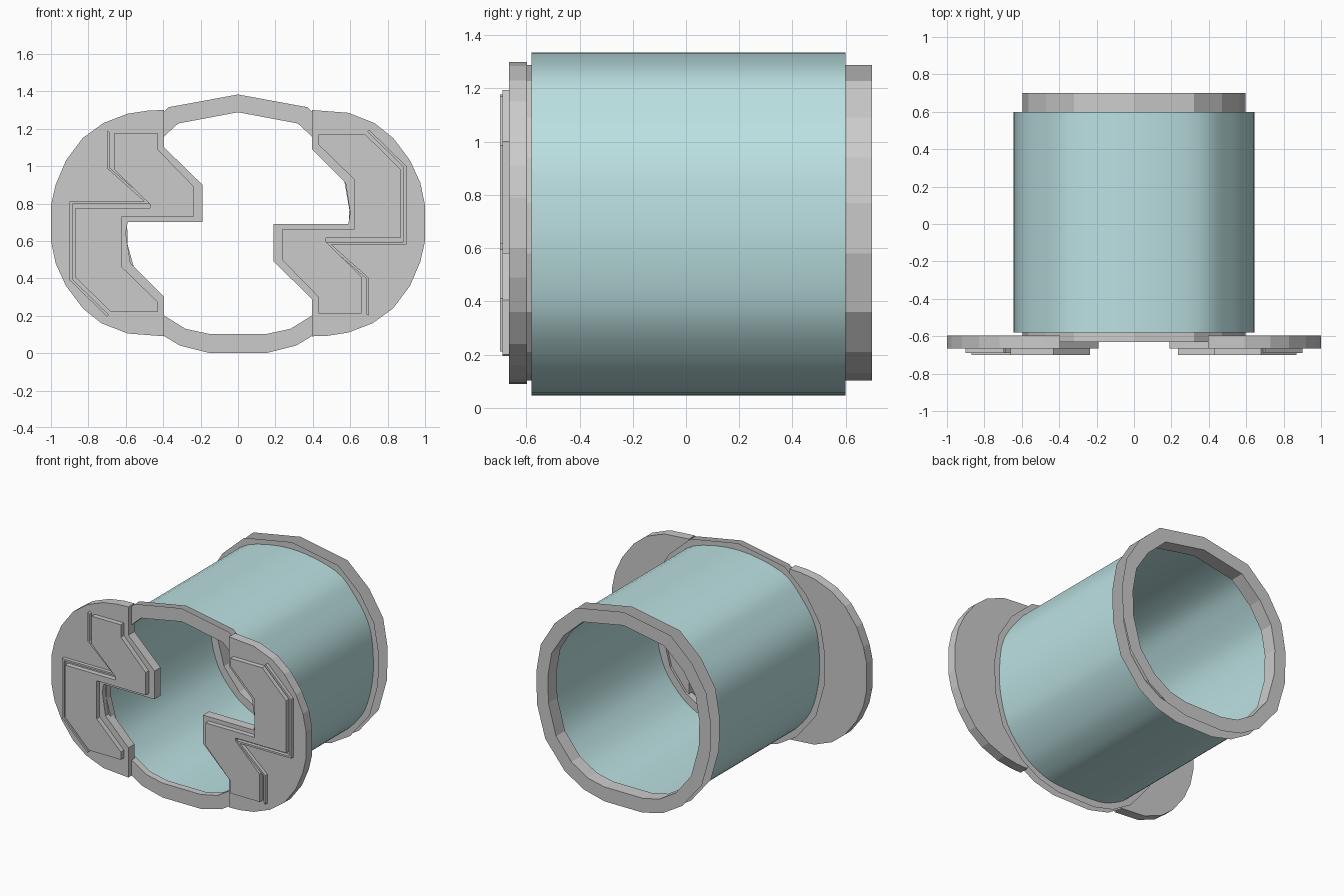
import bpy, bmesh
from mathutils import Vector

if "Cube" in bpy.data.objects:
    bpy.data.objects.remove(bpy.data.objects["Cube"])

CZ = 0.695  # height of the point the two doors are rotated about


def finish(bm, name, normals=True):
    if normals:
        bmesh.ops.recalc_face_normals(bm, faces=bm.faces[:])
    me = bpy.data.meshes.new(name)
    bm.to_mesh(me)
    bm.free()
    ob = bpy.data.objects.new(name, me)
    bpy.context.collection.objects.link(ob)
    return ob


def slab(name, pts, y0, y1):
    """Solid outline in the xz plane, extruded from y0 to y1."""
    bm = bmesh.new()
    f = bm.faces.new([bm.verts.new((x, y0, z)) for x, z in pts])
    ext = bmesh.ops.extrude_face_region(bm, geom=[f])["geom"]
    bmesh.ops.translate(bm, vec=(0, y1 - y0, 0),
                        verts=[v for v in ext if isinstance(v, bmesh.types.BMVert)])
    return finish(bm, name)


def pair(name, pts, y0, y1):
    """Left part plus its half-turn copy on the right."""
    slab("left_" + name, pts, y0, y1)
    slab("right_" + name, [(-x, 2 * CZ - z) for x, z in pts], y0, y1)


def full(half):
    """Mirror a right half profile that starts on the centre line."""
    return half + [(-x, z) for x, z in reversed(half[1:])]


def lofted(name, loops, closed=False):
    """Skin a series of (profile, y) loops."""
    bm = bmesh.new()
    rows = [[bm.verts.new((x, y, z)) for x, z in p] for p, y in loops]
    for a, b in zip(rows, rows[1:]):
        n = len(a)
        for i in range(n):
            j = (i + 1) % n
            bm.faces.new((a[i], a[j], b[j], b[i]))
    return finish(bm, name)


# Frame profiles
inner = full([(0, 1.288), (.32, 1.228), (.47, 1.09), (.565, .94), (.595, .77),
              (.59, .58), (.53, .36), (.41, .21), (.28, .13), (.15, .102)])
outer = full([(0, 1.383), (.37, 1.315), (.54, 1.16), (.65, .98), (.685, .78),
              (.68, .55), (.615, .32), (.46, .13), (.31, .04), (.15, 0)])

# Front and back frames: two flat rims joined by the inner wall, open outside
for name, y0, y1 in (("front_frame", -.63, -.58), ("back_frame", .6, .7)):
    lofted(name, [(outer, y0), (inner, y0), (inner, y1), (outer, y1)])

# Glass tunnel: smooth curve midway between the frame profiles
mid = [(Vector(a) + Vector(b)) / 2 for a, b in zip(inner, outer)]
n, smooth = len(mid), []
for i in range(n):
    p0, p1, p2, p3 = (mid[(i + k) % n] for k in (-1, 0, 1, 2))
    for s in range(4):
        t = s / 4
        smooth.append(.5 * (2 * p1 + (p2 - p0) * t + (2 * p0 - 5 * p1 + 4 * p2 - p3) * t**2
                            + (3 * p1 - p0 - 3 * p2 + p3) * t**3))
tunnel = lofted("glass_tunnel", [(smooth, -.58), (smooth, .6)])
for f in tunnel.data.polygons:
    f.use_smooth = True
glass = bpy.data.materials.new("teal_glass")
glass.diffuse_color = (.5, .75, .76, 1)
glass.use_nodes = True
glass.node_tree.nodes["Principled BSDF"].inputs["Base Color"].default_value = glass.diffuse_color
tunnel.data.materials.append(glass)

# Door plates with interlocking inner edges
pair("door", [(-.395, 1.3), (-.48, 1.297), (-.59, 1.28), (-.72, 1.23), (-.83, 1.15),
              (-.92, 1.03), (-.975, .9), (-1, .79), (-1, .6), (-.975, .48),
              (-.92, .36), (-.83, .24), (-.73, .16), (-.59, .105), (-.395, .09),
              (-.395, .3), (-.575, .48), (-.6, .64), (-.59, .7), (-.19, .7),
              (-.19, .9), (-.395, 1.1)], -.665, -.597)

# Raised zigzag panel on each door
pair("raised_zigzag", [(-.66, 1.178), (-.43, 1.178), (-.43, 1.09), (-.235, .89),
                       (-.235, .73), (-.62, .73), (-.62, .46), (-.43, .275),
                       (-.43, .22), (-.68, .22), (-.868, .405), (-.868, .775),
                       (-.47, .775), (-.47, .795), (-.66, .98)], -.7, -.66)

# Thin ridge following the outer side of the panel
pair("thin_ridge", [(-.697, 1.19), (-.697, .985), (-.5, .81), (-.9, .81), (-.9, .39),
                    (-.7, .195), (-.69, .205), (-.885, .395), (-.885, .797),
                    (-.472, .797), (-.472, .806), (-.685, .99), (-.685, 1.18)], -.69, -.66)
